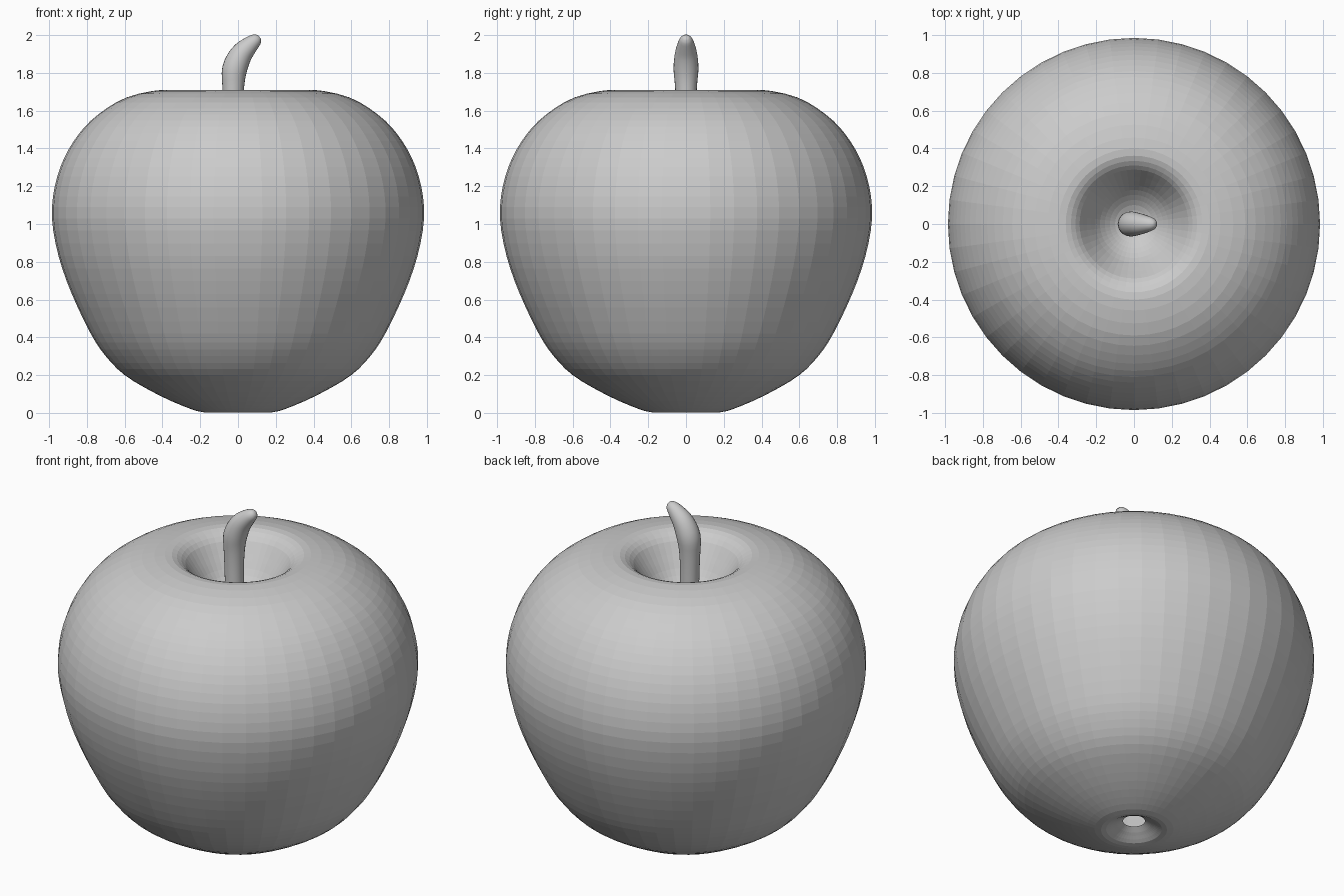
import bpy, bmesh, math
from mathutils import Vector

cube = bpy.data.objects.get("Cube")
if cube:
    bpy.data.objects.remove(cube)

grey = bpy.data.materials.new("plain grey")
grey.use_nodes = True
tone = (0.6, 0.6, 0.6, 1)
grey.diffuse_color = tone
grey.node_tree.nodes["Principled BSDF"].inputs["Base Color"].default_value = tone


def smooth_path(points, steps):
    """Catmull-Rom curve through the given points."""
    pts = [Vector(p) for p in points]
    pts = [2 * pts[0] - pts[1]] + pts + [2 * pts[-1] - pts[-2]]
    out = []
    for a, b, c, d in zip(pts, pts[1:], pts[2:], pts[3:]):
        for i in range(steps):
            t = i / steps
            out.append(0.5 * (2 * b + (c - a) * t + (2 * a - 5 * b + 4 * c - d) * t**2
                              + (3 * b - a - 3 * c + d) * t**3))
    return out + [pts[-2]]


def loft(name, rings, caps=False):
    """Join equal rings of points into a skin."""
    bm = bmesh.new()
    loops = [[bm.verts.new(p) for p in ring] for ring in rings]
    n = len(loops[0])
    for low, high in zip(loops, loops[1:]):
        for i in range(n):
            j = (i + 1) % n
            bm.faces.new((low[i], low[j], high[j], high[i]))
    if caps:
        bm.faces.new(loops[0][::-1])
        bm.faces.new(loops[-1])
    mesh = bpy.data.meshes.new(name)
    bm.to_mesh(mesh)
    bm.free()
    mesh.materials.append(grey)
    obj = bpy.data.objects.new(name, mesh)
    bpy.context.collection.objects.link(obj)
    return obj


def circle(centre, u, v, radius, sides):
    angles = [2 * math.pi * i / sides for i in range(sides)]
    return [centre + radius * (math.cos(a) * u + math.sin(a) * v) for a in angles]


X, Y, Z = Vector((1, 0, 0)), Vector((0, 1, 0)), Vector((0, 0, 1))

# Fruit body: profile of radius and height, from the open base dimple to the stem hollow
profile = [(0.06, 0.06), (0.11, 0.03), (0.18, 0.003), (0.3, 0.04), (0.45, 0.11), (0.6, 0.2),
           (0.7, 0.3), (0.78, 0.42), (0.88, 0.63), (0.95, 0.83), (0.985, 1.03),
           (0.97, 1.2), (0.92, 1.35), (0.84, 1.48), (0.74, 1.58), (0.59, 1.67),
           (0.4, 1.71), (0.31, 1.68), (0.25, 1.6), (0.18, 1.5), (0.1, 1.43), (0.02, 1.4)]
body_rings = [circle(Z * z, X, Y, r, 48) for r, z in smooth_path(profile, 3)]
loft("fruit_body", body_rings)

# Stem: tapering tube that leans to one side (x, z, radius)
spine = [(-0.02, 1.38, 0.052), (-0.025, 1.6, 0.053), (-0.025, 1.73, 0.058),
         (-0.018, 1.82, 0.066), (0.015, 1.895, 0.06), (0.06, 1.945, 0.047),
         (0.098, 1.977, 0.032), (0.114, 1.99, 0.014)]
path = smooth_path(spine, 3)
stem_rings = []
for i, (x, z, r) in enumerate(path):
    before, after = path[max(i - 1, 0)], path[min(i + 1, len(path) - 1)]
    along = Vector((after[0] - before[0], 0, after[1] - before[1])).normalized()
    stem_rings.append(circle(Vector((x, 0, z)), Y.cross(along), Y, r, 24))
stem = loft("stem", stem_rings, caps=True)
for face in stem.data.polygons:
    face.use_smooth = True
